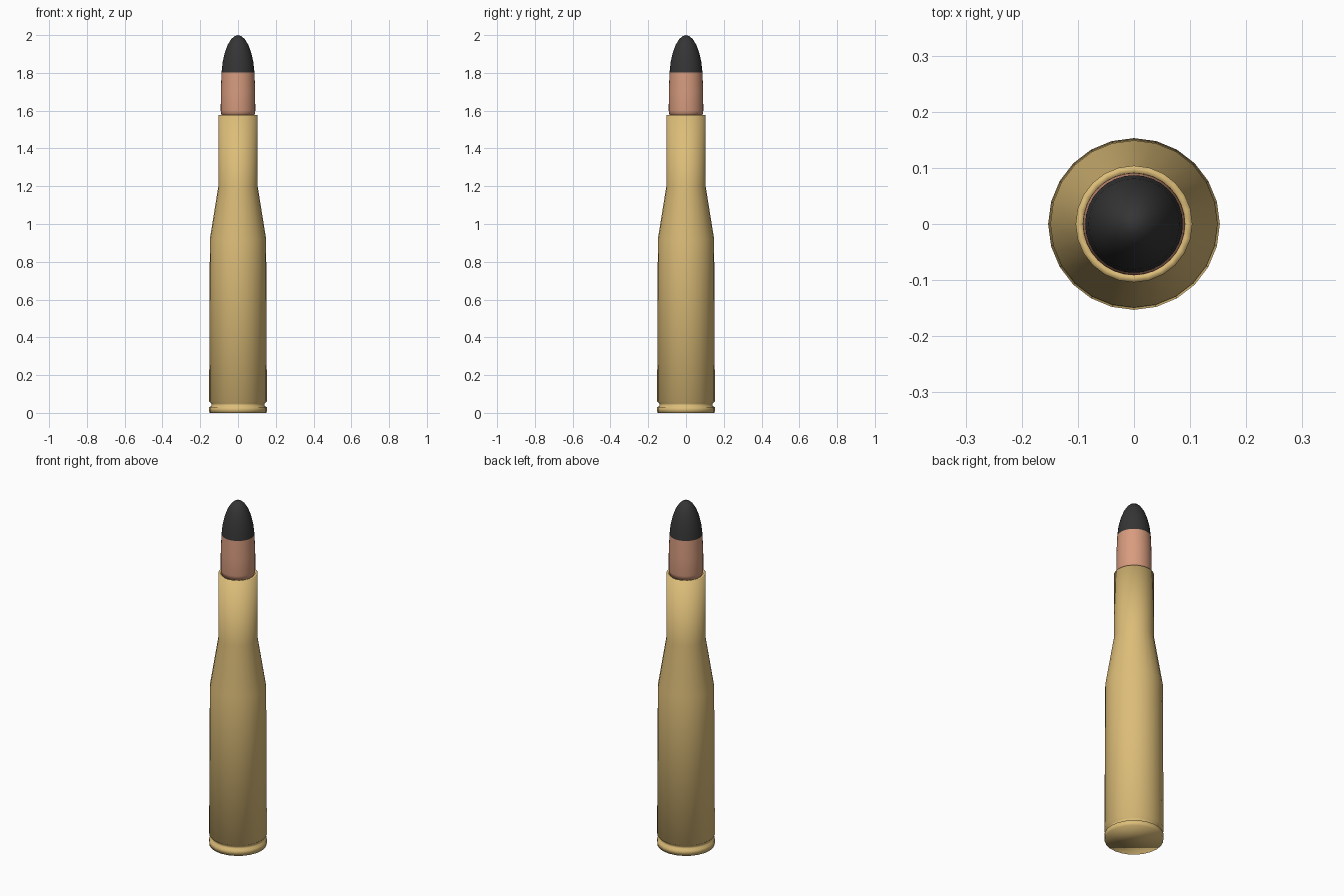
import bpy, bmesh
from math import cos, sin, tau

cube = bpy.data.objects.get("Cube")
if cube:
    bpy.data.objects.remove(cube)


def material(name, rgb):
    m = bpy.data.materials.new(name)
    m.use_nodes = True
    colour = (*rgb, 1)
    m.diffuse_color = colour
    bsdf = m.node_tree.nodes["Principled BSDF"]
    bsdf.inputs["Base Color"].default_value = colour
    bsdf.inputs["Roughness"].default_value = 0.5
    return m


brass = material("brass", (0.72, 0.51, 0.19))
copper = material("copper", (0.68, 0.33, 0.21))
black = material("black", (0.035, 0.035, 0.035))


def lathe(name, profile, mat, sides=24, cap_bottom=False):
    """Spin (radius, height) points about z; a zero radius becomes a pole."""
    bm = bmesh.new()
    rings = []
    for r, z in profile:
        n = sides if r > 0 else 1
        rings.append([bm.verts.new((r * cos(tau * i / sides), r * sin(tau * i / sides), z))
                      for i in range(n)])
    for a, b in zip(rings, rings[1:]):
        for i in range(sides):
            j = (i + 1) % sides
            if len(b) == 1:
                bm.faces.new((a[i], a[j], b[0]))
            else:
                bm.faces.new((a[i], a[j], b[j], b[i]))
    if cap_bottom:
        bm.faces.new(rings[0][::-1])
    for f in bm.faces:
        f.smooth = True
    mesh = bpy.data.meshes.new(name)
    bm.to_mesh(mesh)
    bm.free()
    mesh.materials.append(mat)
    obj = bpy.data.objects.new(name, mesh)
    bpy.context.collection.objects.link(obj)
    return obj


# Case: base rim, groove, tapering body, shoulder, neck and open mouth
lathe("case", [(0.152, 0), (0.153, 0.03), (0.141, 0.036), (0.141, 0.05),
               (0.153, 0.06), (0.149, 0.92), (0.104, 1.2), (0.104, 1.577),
               (0.09, 1.577), (0.09, 1.5)], brass, cap_bottom=True)

# Jacket: exposed lower part of the projectile
lathe("jacket", [(0.087, 1.57), (0.0915, 1.6), (0.091, 1.7), (0.087, 1.803)],
      copper, sides=32, cap_bottom=True)

# Tip: rounded ogive
lathe("tip", [(0.087, 1.803), (0.081, 1.86), (0.069, 1.91), (0.054, 1.95),
              (0.035, 1.98), (0.017, 1.995), (0, 2)], black, sides=32)
